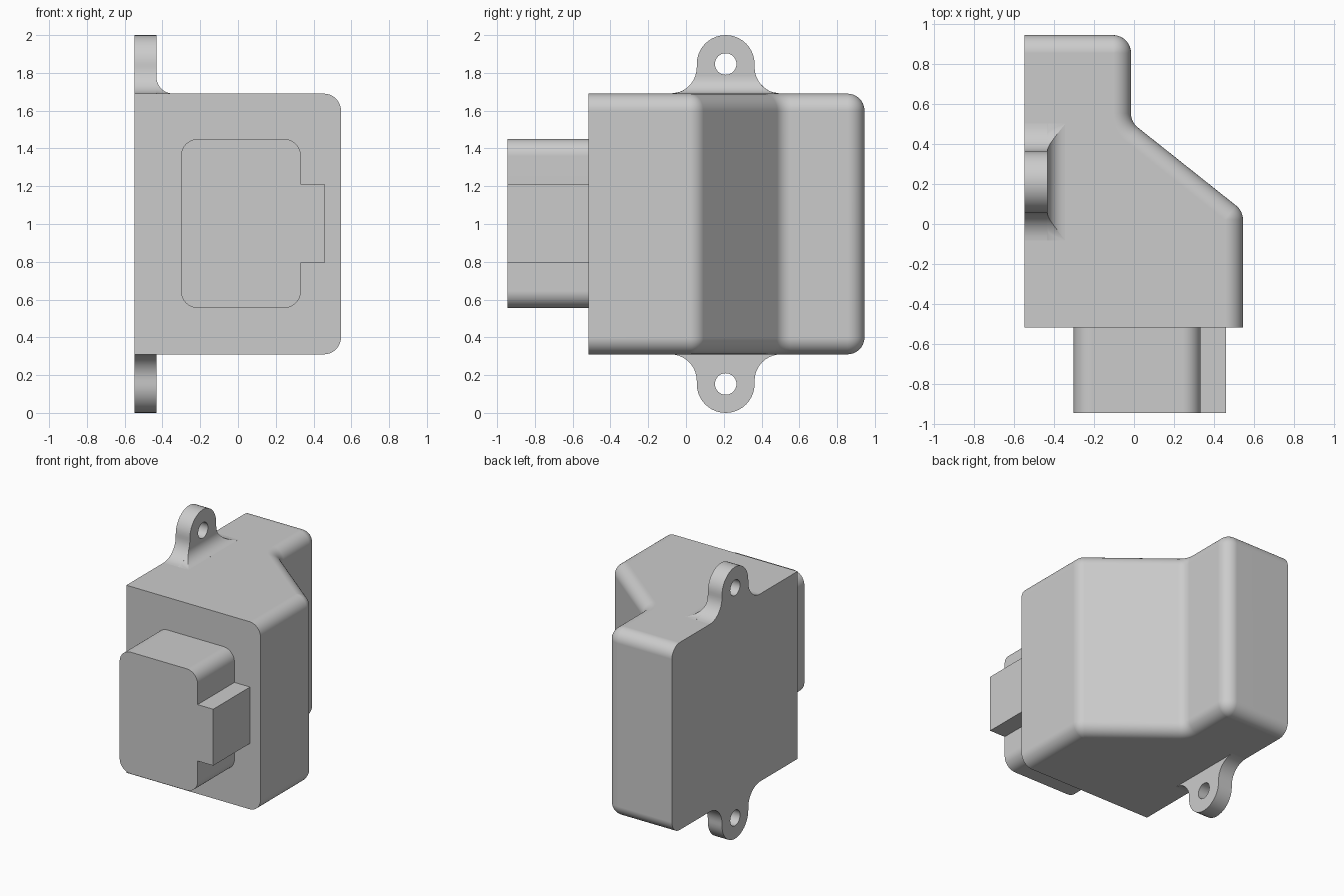
import bpy, bmesh
from math import sin, cos, tan, pi, sqrt
from mathutils import Vector

if "Cube" in bpy.data.objects:
    bpy.data.objects.remove(bpy.data.objects["Cube"])

grey = bpy.data.materials.new("plain grey")
grey.use_nodes = True
grey.diffuse_color = (0.6, 0.6, 0.6, 1)
grey.node_tree.nodes["Principled BSDF"].inputs["Base Color"].default_value = (0.6, 0.6, 0.6, 1)

SEG = 10                      # segments per rounded corner
LEFT, FRONT = -0.547, -0.517  # flat mounting side and connector side
LOW, HIGH = 0.31, 1.69        # body height range


def finish(name, bm):
    """Clean the mesh and make it a smooth-shaded object with crisp edges."""
    bmesh.ops.remove_doubles(bm, verts=bm.verts, dist=1e-5)
    bmesh.ops.recalc_face_normals(bm, faces=bm.faces)
    mesh = bpy.data.meshes.new(name)
    bm.to_mesh(mesh)
    bm.free()
    mesh.materials.append(grey)
    ob = bpy.data.objects.new(name, mesh)
    bpy.context.collection.objects.link(ob)
    bpy.ops.object.select_all(action='DESELECT')
    ob.select_set(True)
    bpy.context.view_layer.objects.active = ob
    bpy.ops.object.shade_smooth_by_angle(angle=pi / 6)
    ob.modifiers.new("flat face normals", 'WEIGHTED_NORMAL').keep_sharp = True
    return ob


def rounded(corners):
    """Outline from (u, v, radius) corners; radius None keeps a sharp corner."""
    pts = []
    for i, (u, v, r) in enumerate(corners):
        p = Vector((u, v))
        if r is None:
            pts.append(p)
            continue
        a = (Vector(corners[i - 1][:2]) - p).normalized()
        b = (Vector(corners[(i + 1) % len(corners)][:2]) - p).normalized()
        half = a.angle(b) / 2
        centre = (a + b).normalized() / sin(half)
        start, end = a / tan(half) - centre, b / tan(half) - centre
        pts += [p + r * (centre + start.slerp(end, k / SEG)) for k in range(SEG + 1)]
    return pts


def loft(name, rings):
    """Skin equal-length rings of 3D points and cap both ends."""
    bm = bmesh.new()
    rows = [[bm.verts.new(p) for p in ring] for ring in rings]
    n = len(rows[0])
    for lo, hi in zip(rows, rows[1:]):
        for i in range(n):
            j = (i + 1) % n
            bm.faces.new((lo[i], lo[j], hi[j], hi[i]))
    bm.faces.new(rows[0])
    bm.faces.new(rows[-1])
    return finish(name, bm)


def extrude(name, loops, place, depth):
    """Fill 2D loops (inner ones become holes) and extrude by a vector."""
    bm = bmesh.new()
    for loop in loops:
        verts = []
        for p in loop:
            if not verts or (place(p) - verts[-1].co).length > 1e-4:
                verts.append(bm.verts.new(place(p)))
        for i, v in enumerate(verts):
            bm.edges.new((v, verts[(i + 1) % len(verts)]))
    bmesh.ops.triangle_fill(bm, edges=bm.edges[:], use_beauty=True)
    out = bmesh.ops.extrude_face_region(bm, geom=bm.faces[:])["geom"]
    moved = [g for g in out if isinstance(g, bmesh.types.BMVert)]
    bmesh.ops.translate(bm, verts=moved, vec=depth)
    return finish(name, bm)


# Body: stepped outline, shrunk in layers to round the top and bottom rims
R = 0.09
RIGHT, WALL, BACK = 0.545, -0.015, 0.945
SLANT_A, SLANT_B = Vector((RIGHT, 0.065)), Vector((WALL, 0.51))


def body_outline(d):
    along = (SLANT_B - SLANT_A).normalized()
    base = SLANT_A + d * Vector((-along.y, along.x))

    def on_slant(x):
        return base.y + (x - base.x) * along.y / along.x

    x0, x1 = RIGHT - d, WALL - d
    return rounded([(LEFT, FRONT, None), (x0, FRONT, None),
                    (x0, on_slant(x0), R - d), (x1, on_slant(x1), R + d),
                    (x1, BACK - d, R - d), (LEFT, BACK - d, None)])


layers = []
for k in range(SEG + 1):
    t = k / SEG * pi / 2
    layers.append((R - R * sin(t), R - R * cos(t)))
rings = [[(p.x, p.y, LOW + h) for p in body_outline(d)] for d, h in layers]
rings += [[(p.x, p.y, HIGH - h) for p in body_outline(d)] for d, h in reversed(layers)]
loft("body", rings)

# Connector plug with a key rib on its side
plug = rounded([(-0.302, 0.555, R), (0.333, 0.555, R),
                (0.333, 0.795, None), (0.46, 0.795, None),
                (0.46, 1.21, None), (0.333, 1.21, None),
                (0.333, 1.45, R), (-0.302, 1.45, R)])
extrude("connector_plug", [plug], lambda p: Vector((p.x, -0.945, p.y)),
        Vector((0, FRONT + 0.945, 0)))

# Mounting ears with a screw hole and flared foot, mirrored top and bottom
MID, EAR, FLARE, THICK = 0.21, 0.153, 0.14, 0.115
y0, y1 = MID - EAR, MID + EAR
ear = rounded([(y0 - FLARE, HIGH, None), (y0, HIGH, FLARE), (y0, 2, EAR),
               (y1, 2, EAR), (y1, HIGH, FLARE), (y1 + FLARE, HIGH, None)])
hole = [Vector((MID + 0.057 * cos(k * pi / 16), 2 - EAR + 0.057 * sin(k * pi / 16)))
        for k in range(32)]
extrude("upper_ear", [ear, hole], lambda p: Vector((LEFT, p.x, p.y)), Vector((THICK, 0, 0)))
extrude("lower_ear", [ear, hole], lambda p: Vector((LEFT, p.x, 2 - p.y)), Vector((THICK, 0, 0)))

# Fillet at the foot of the upper ear, trimmed by the flared sides
rings = []
for k in range(SEG + 1):
    t = k / SEG * pi / 2 * 0.97
    x, top = LEFT + THICK + R - R * cos(t), R - R * sin(t)
    side = []
    for i in range(SEG + 1):
        h = top * i / SEG
        side.append((EAR + FLARE - sqrt(FLARE ** 2 - (FLARE - h) ** 2), HIGH + h))
    rings.append([(x, MID - w, z) for w, z in side]
                 + [(x, MID + w, z) for w, z in reversed(side)])
loft("upper_ear_fillet", rings)
